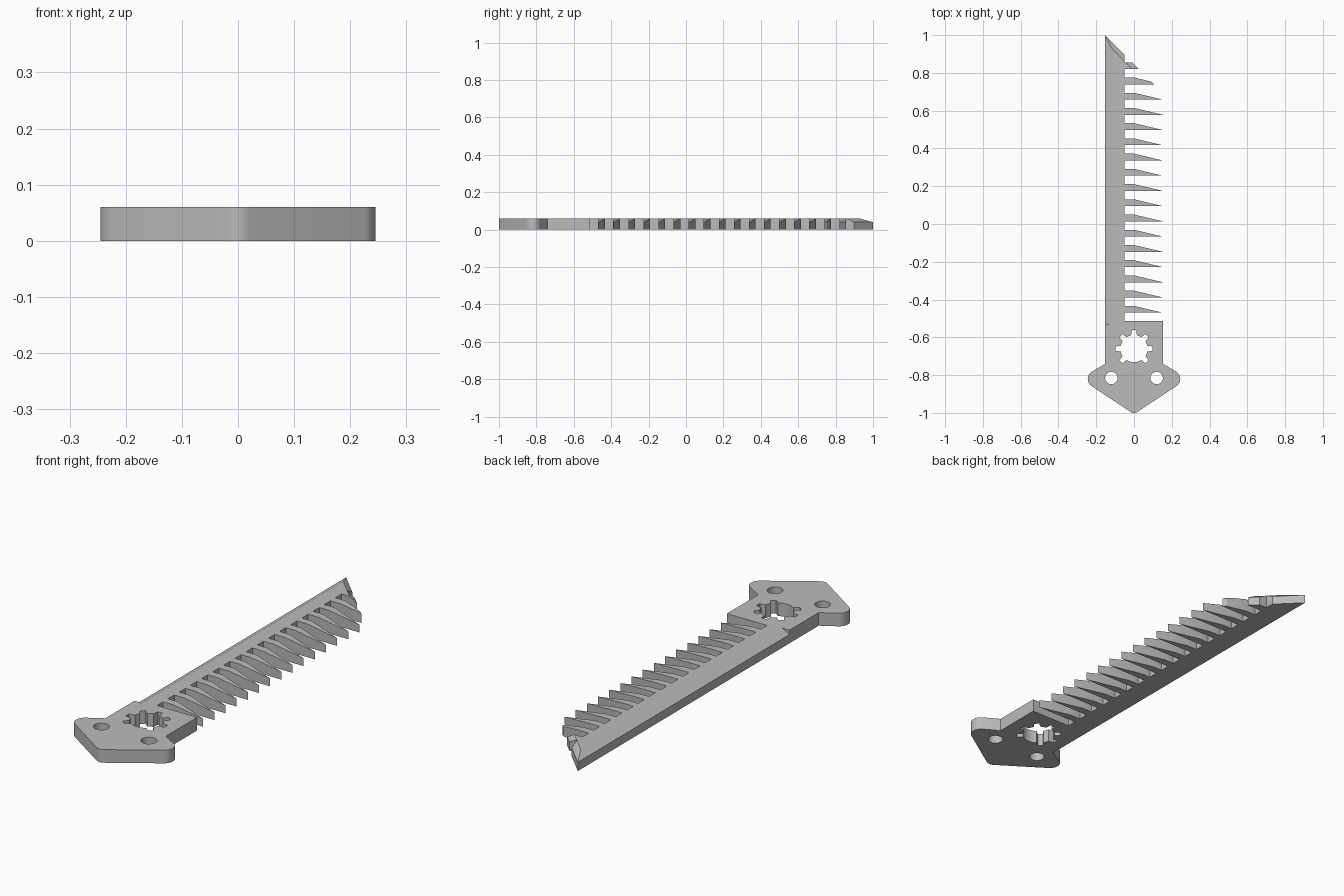
import bpy, bmesh
from math import cos, sin, radians
from mathutils import Vector

if "Cube" in bpy.data.objects:
    bpy.data.objects.remove(bpy.data.objects["Cube"])

THICK = 0.06
HALF = 0.153       # half width of the blade
SPINE = -0.05      # where the tooth roots meet the spine
PITCH = 0.0806
TEETH = 17

grey = bpy.data.materials.new("plain_grey")
grey.use_nodes = True
grey.diffuse_color = (0.5, 0.5, 0.5, 1)
grey.node_tree.nodes["Principled BSDF"].inputs["Base Color"].default_value = (0.5, 0.5, 0.5, 1)


def arc(cx, cy, r, start, end, steps):
    angles = [radians(start + (end - start) * i / steps) for i in range(steps + 1)]
    return [(cx + r * cos(a), cy + r * sin(a)) for a in angles]


def add_loop(bm, points):
    verts = [bm.verts.new((x, y, 0)) for x, y in points]
    for a, b in zip(verts, verts[1:] + verts[:1]):
        bm.edges.new((a, b))


def make_object(name, bm):
    bmesh.ops.recalc_face_normals(bm, faces=bm.faces[:])
    mesh = bpy.data.meshes.new(name)
    bm.to_mesh(mesh)
    bm.free()
    mesh.materials.append(grey)
    obj = bpy.data.objects.new(name, mesh)
    bpy.context.collection.objects.link(obj)
    return obj


def bevel_cutter(name, start, end, outward, width, drop):
    """Wedge whose sloping underside starts on the ridge line start-end."""
    bm = bmesh.new()
    out = Vector((*outward, 0)).normalized()
    section = [(-width / 2, drop / 2), (2 * width, -2 * drop), (2 * width, drop / 2)]
    rings = [[bm.verts.new(Vector((*p, THICK)) + out * s + Vector((0, 0, h)))
              for s, h in section] for p in (start, end)]
    for ring in rings:
        bm.faces.new(ring)
    for i in range(3):
        j = (i + 1) % 3
        bm.faces.new((rings[0][i], rings[0][j], rings[1][j], rings[1][i]))
    obj = make_object(name, bm)
    obj.hide_render = True
    return obj


# Blade outline: point, teeth, then the handle with rounded corners
outline = [(-HALF, 1.0), (SPINE, 1.0)]
for k in range(TEETH):
    base = 0.82 - k * PITCH
    outline += [(SPINE, base + 0.036), (0, base + 0.036), (HALF, base), (SPINE, base)]
outline += [(SPINE, -0.514), (HALF, -0.514)]
corner = [(HALF, -0.74)] + arc(0.2, -0.82, 0.045, 60, -57, 12)
outline += corner
outline += arc(0, -0.965, 0.035, -57, -123, 8)
outline += [(-x, y) for x, y in reversed(corner)]

# Toothed opening in the handle, plain at the bottom
gear = []
for i in range(8):
    mid = 90 + 45 * i
    if i != 4:
        gear += arc(0, -0.66, 0.098, mid - 7, mid + 7, 2)
    else:
        gear += arc(0, -0.66, 0.072, mid - 7, mid + 7, 2)
    gear += arc(0, -0.66, 0.072, mid + 12, mid + 33, 3)

# Flat plate with its holes, trimmed along the slanted point, then thickened
bm = bmesh.new()
add_loop(bm, outline)
add_loop(bm, gear)
for side in (-1, 1):
    add_loop(bm, arc(side * 0.12, -0.815, 0.033, 0, 345, 23))
bmesh.ops.triangle_fill(bm, edges=bm.edges[:], use_beauty=True, normal=(0, 0, 1))
bmesh.ops.bisect_plane(bm, geom=bm.verts[:] + bm.edges[:] + bm.faces[:],
                       plane_co=(-HALF, 1.0, 0), plane_no=(1, 1, 0), clear_outer=True)
grown = bmesh.ops.extrude_face_region(bm, geom=bm.faces[:])
bmesh.ops.translate(bm, vec=(0, 0, THICK),
                    verts=[v for v in grown["geom"] if isinstance(v, bmesh.types.BMVert)])
blade = make_object("saw_blade", bm)

# Sloped edges: back of the blade, slanted point, tooth tips
cutters = [
    bevel_cutter("back_edge_cutter", (-0.115, -0.53), (-0.115, 1.1), (-1, 0), 0.038, 0.02),
    bevel_cutter("point_cutter", (-0.3, 1.11), (0.2, 0.61), (1, 1), 0.026, 0.02),
    bevel_cutter("tooth_tip_cutter", (0, -0.5), (0, 0.9), (1, 0), HALF, 0.024),
]
bpy.context.view_layer.objects.active = blade
for cutter in cutters:
    mod = blade.modifiers.new(cutter.name, 'BOOLEAN')
    mod.operation = 'DIFFERENCE'
    mod.solver = 'EXACT'
    mod.object = cutter
    bpy.ops.object.modifier_apply(modifier=mod.name)
for cutter in cutters:
    bpy.data.objects.remove(cutter)

bpy.ops.object.select_all(action='DESELECT')
blade.select_set(True)
bpy.ops.object.shade_smooth_by_angle(angle=radians(25))
